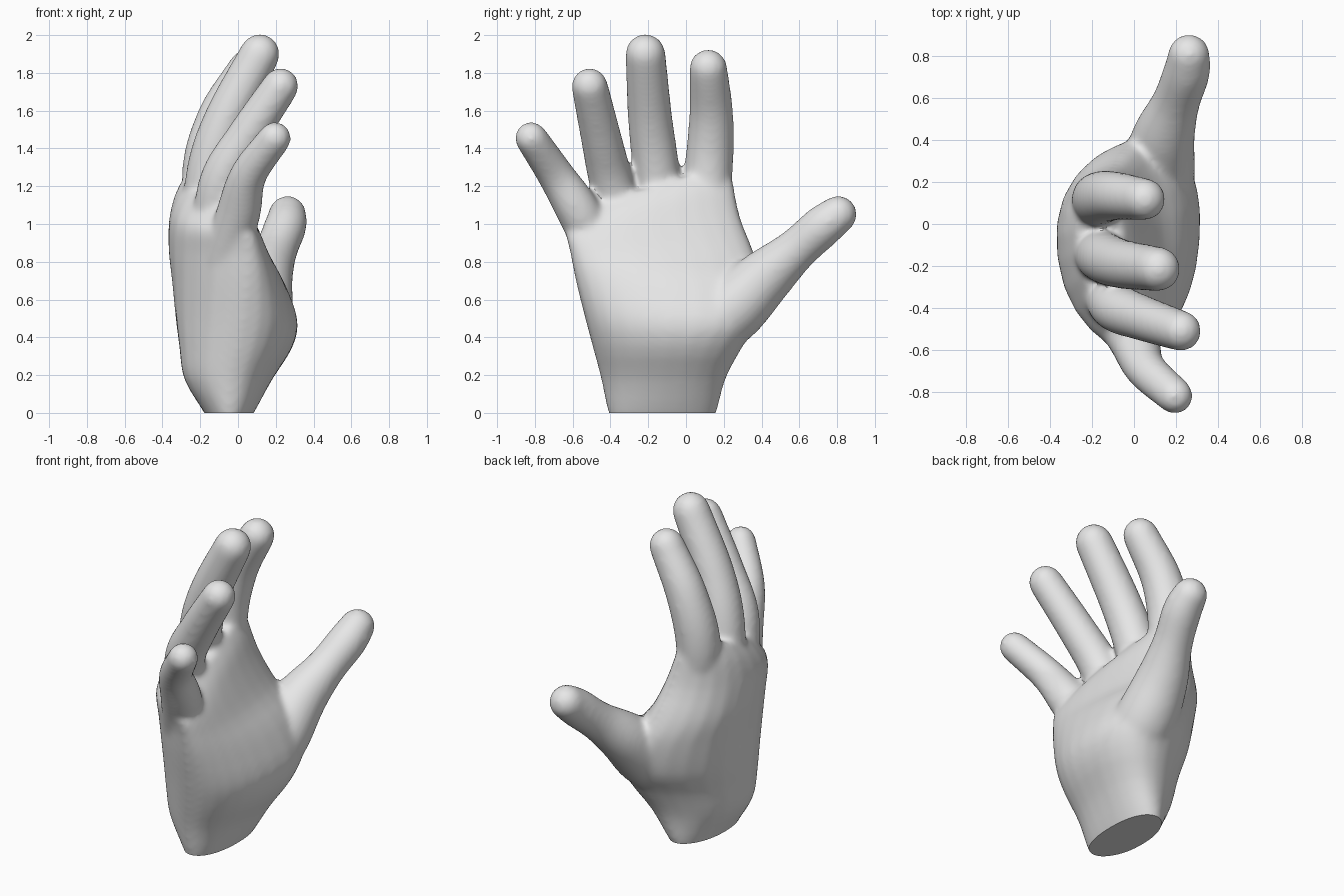
import bpy, bmesh, math
from mathutils import Vector

cube = bpy.data.objects.get("Cube")
if cube:
    bpy.data.objects.remove(cube, do_unlink=True)

SIDES = 24
bm = bmesh.new()


def loft(rings):
    """Skin a list of point rings and close both ends."""
    loops = [[bm.verts.new(p) for p in ring] for ring in rings]
    for a, b in zip(loops, loops[1:]):
        for i in range(SIDES):
            j = (i + 1) % SIDES
            bm.faces.new((a[i], a[j], b[j], b[i]))
    bm.faces.new(loops[0])
    bm.faces.new(loops[-1])


def spline(points, steps=6):
    """Catmull-Rom samples through tuples of any length."""
    pts = [Vector(p) for p in points]
    pts = [2 * pts[0] - pts[1]] + pts + [2 * pts[-1] - pts[-2]]
    out = []
    for a, b, c, d in zip(pts, pts[1:], pts[2:], pts[3:]):
        for k in range(steps):
            t = k / steps
            out.append(0.5 * (2 * b + (c - a) * t + (2 * a - 5 * b + 4 * c - d) * t * t
                              + (3 * b - a - 3 * c + d) * t ** 3))
    return out + [pts[-2]]


def finger(points):
    """Tapered tube along (x, y, z, radius) points with a rounded tip."""
    samples = spline(points)
    tip = samples[-1]
    direction = (tip.to_3d() - samples[-2].to_3d()).normalized()
    for a in (20, 40, 60, 78):
        c = tip.to_3d() + direction * tip[3] * math.sin(math.radians(a))
        samples.append(Vector((*c, tip[3] * math.cos(math.radians(a)))))
    rings = []
    for i, s in enumerate(samples):
        ahead = samples[min(i + 1, len(samples) - 1)].to_3d()
        t = (ahead - samples[max(i - 1, 0)].to_3d()).normalized()
        u = t.cross(Vector((1, 0, 0))).normalized()
        v = t.cross(u)
        angles = [2 * math.pi * k / SIDES for k in range(SIDES)]
        rings.append([s.to_3d() + s[3] * (u * math.cos(a) + v * math.sin(a)) for a in angles])
    loft(rings)


def power(value, exponent):
    return math.copysign(abs(value) ** exponent, value)


def palm_ring(z, y0, y1, x_little, x_thumb, x_back, x_palm, slope):
    """Cross-section with a full palm side and a more pointed back."""
    yc, half, mid = (y0 + y1) / 2, (y1 - y0) / 2, (x_little + x_thumb) / 2
    ring = []
    for k in range(SIDES):
        a = 2 * math.pi * k / SIDES
        c, s = power(math.cos(a), 0.9), math.sin(a)
        bulge = (x_palm - mid) * s ** 0.85 if s > 0 else (x_back - mid) * (-s) ** 1.15
        x = mid + (x_thumb - x_little) / 2 * c + bulge
        ring.append((x, yc + half * c, z + slope * half * c))
    return ring


# Wrist and palm: z, y min, y max, little-finger edge x, thumb edge x, back x, palm x, slope
palm = [
    (-0.08, -0.38, 0.12, -0.05, -0.05, -0.13, 0.03, 0),
    (0.01, -0.415, 0.165, -0.05, -0.04, -0.185, 0.09, 0),
    (0.18, -0.45, 0.21, -0.04, 0.02, -0.285, 0.18, 0),
    (0.35, -0.495, 0.30, 0.00, 0.08, -0.31, 0.285, 0),
    (0.50, -0.535, 0.39, 0.03, 0.09, -0.33, 0.312, 0),
    (0.70, -0.585, 0.405, 0.05, 0.035, -0.35, 0.24, 0),
    (0.85, -0.615, 0.36, 0.055, -0.04, -0.365, 0.15, 0),
    (1.00, -0.635, 0.285, 0.04, -0.09, -0.36, 0.085, 0.1),
    (1.12, -0.58, 0.25, 0.01, -0.13, -0.325, 0.03, 0.25),
    (1.21, -0.50, 0.22, -0.03, -0.15, -0.27, -0.03, 0.3),
]
loft([palm_ring(*p) for p in spline(palm, 3)])

# Little, ring, middle and index fingers, then the thumb
finger([(-0.08, -0.44, 0.80, .11), (0.0, -0.56, 1.05, .118),
        (0.055, -0.69, 1.26, .098), (0.195, -0.82, 1.455, .087)])
finger([(-0.14, -0.31, 0.90, .11), (-0.09, -0.395, 1.22, .117),
        (0.045, -0.45, 1.46, .108), (0.225, -0.51, 1.73, .097)])
finger([(-0.19, -0.12, 0.92, .11), (-0.15, -0.157, 1.28, .123),
        (-0.06, -0.19, 1.56, .118), (0.115, -0.215, 1.90, .107)])
finger([(-0.12, 0.09, 0.85, .11), (-0.17, 0.118, 1.25, .128),
        (-0.10, 0.134, 1.56, .118), (0.05, 0.118, 1.825, .101)])
finger([(0.08, 0.0, 0.40, .17), (0.11, 0.22, 0.53, .18), (0.14, 0.41, 0.71, .152),
        (0.20, 0.58, 0.86, .115), (0.25, 0.72, 0.985, .112), (0.262, 0.805, 1.05, .101)])

bmesh.ops.recalc_face_normals(bm, faces=bm.faces)
mesh = bpy.data.meshes.new("hand")
bm.to_mesh(mesh)
bm.free()
hand = bpy.data.objects.new("hand", mesh)
bpy.context.collection.objects.link(hand)
bpy.ops.object.select_all(action='DESELECT')
bpy.context.view_layer.objects.active = hand
hand.select_set(True)

# Fuse the parts into one skin and soften the joints
remesh = hand.modifiers.new("fuse", 'REMESH')
remesh.mode = 'VOXEL'
remesh.voxel_size = 0.014
soften = hand.modifiers.new("soften", 'SMOOTH')
soften.factor = 0.5
soften.iterations = 22
for name in ("fuse", "soften"):
    bpy.ops.object.modifier_apply(modifier=name)

# Cut the wrist flat
mesh = hand.data
bm = bmesh.new()
bm.from_mesh(mesh)
cut = bmesh.ops.bisect_plane(bm, geom=bm.verts[:] + bm.edges[:] + bm.faces[:],
                             plane_co=(0, 0, 0), plane_no=(0, 0, 1), clear_inner=True)
rim = [e for e in cut["geom_cut"] if isinstance(e, bmesh.types.BMEdge)]
bmesh.ops.holes_fill(bm, edges=rim, sides=0)
bmesh.ops.recalc_face_normals(bm, faces=bm.faces)
bm.to_mesh(mesh)
bm.free()

# Plain grey skin
grey = bpy.data.materials.new("light grey")
grey.use_nodes = True
colour = (0.8, 0.8, 0.8, 1)
grey.diffuse_color = colour
grey.node_tree.nodes["Principled BSDF"].inputs["Base Color"].default_value = colour
mesh.materials.clear()
mesh.materials.append(grey)
for face in mesh.polygons:
    face.material_index = 0
bpy.ops.object.shade_smooth_by_angle(angle=math.radians(40))
